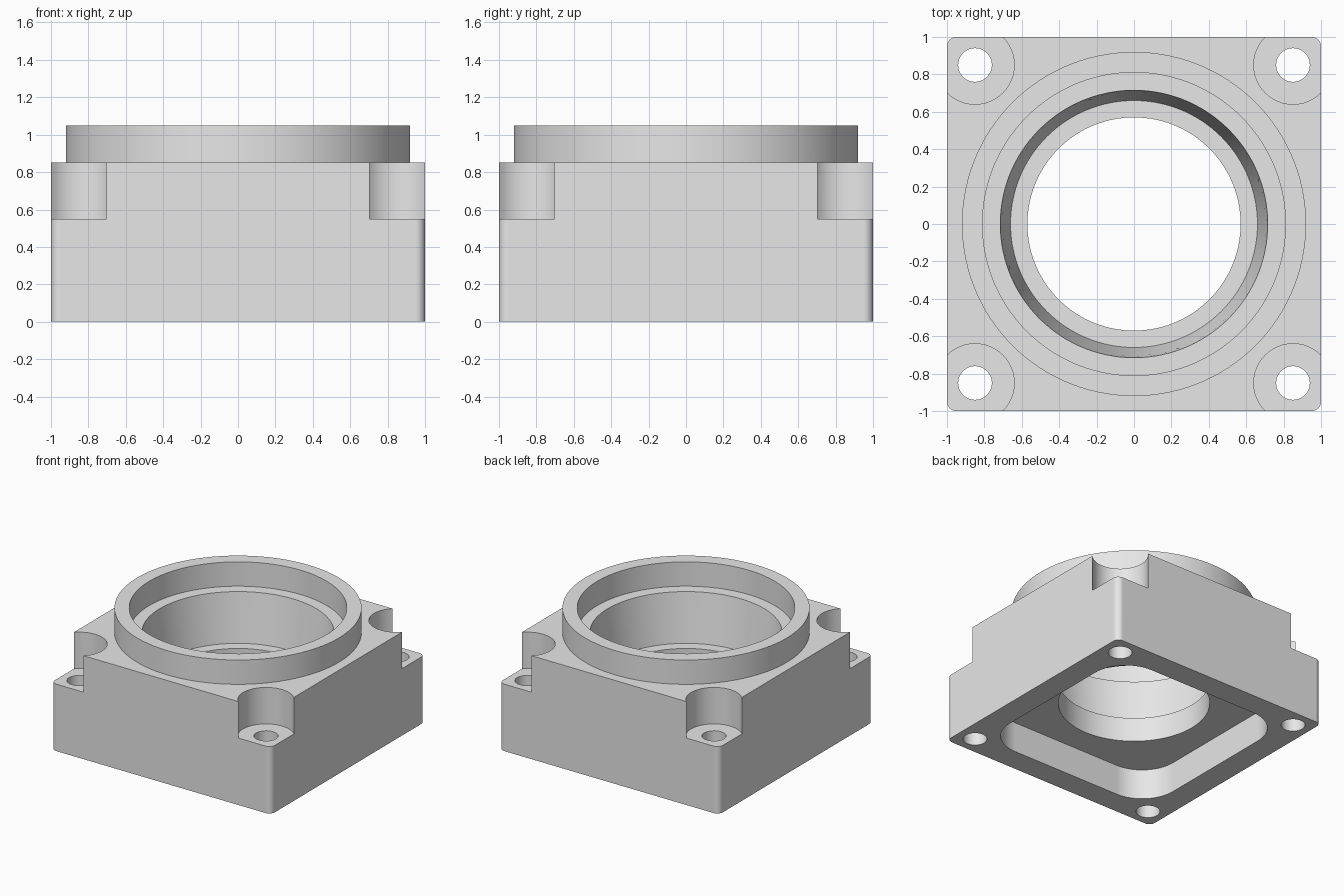
import bpy, bmesh
from math import cos, sin, pi, radians

cube = bpy.data.objects.get("Cube")
if cube:
    bpy.data.objects.remove(cube, do_unlink=True)

grey = bpy.data.materials.new("light_grey")
grey.use_nodes = True
grey.diffuse_color = (0.8, 0.8, 0.8, 1)
grey.node_tree.nodes["Principled BSDF"].inputs["Base Color"].default_value = grey.diffuse_color


def loft(name, loops):
    """Closed solid through equal-length loops of points, listed bottom to top."""
    bm = bmesh.new()
    rings = [[bm.verts.new(p) for p in loop] for loop in loops]
    n = len(rings[0])
    for low, high in zip(rings, rings[1:]):
        for i in range(n):
            j = (i + 1) % n
            bm.faces.new((low[i], low[j], high[j], high[i]))
    bm.faces.new(rings[0][::-1])
    bm.faces.new(rings[-1])
    mesh = bpy.data.meshes.new(name)
    bm.to_mesh(mesh)
    bm.free()
    mesh.materials.append(grey)
    obj = bpy.data.objects.new(name, mesh)
    bpy.context.collection.objects.link(obj)
    return obj


def lathe(name, profile, segments, centre=(0, 0)):
    """Turned solid; each profile entry is radius, height, flute depth."""
    loops = []
    for r, z, flute in profile:
        loop = []
        for i in range(segments):
            a = 2 * pi * i / segments
            rr = r + (flute if i % 2 else -flute)
            loop.append((centre[0] + rr * cos(a), centre[1] + rr * sin(a), z))
        loops.append(loop)
    return loft(name, loops)


def rounded_block(name, half, radius, z0, z1, steps=8):
    outline = []
    for quarter, (sx, sy) in enumerate(((1, 1), (-1, 1), (-1, -1), (1, -1))):
        for k in range(steps + 1):
            a = (quarter + k / steps) * pi / 2
            outline.append((sx * (half - radius) + radius * cos(a),
                            sy * (half - radius) + radius * sin(a)))
    return loft(name, [[(x, y, z) for x, y in outline] for z in (z0, z1)])


def combine(target, tool, operation):
    mod = target.modifiers.new("cut", "BOOLEAN")
    mod.operation = operation
    mod.solver = "EXACT"
    mod.object = tool
    bpy.context.view_layer.objects.active = target
    bpy.ops.object.modifier_apply(modifier=mod.name)
    bpy.data.objects.remove(tool, do_unlink=True)


# Square body with a round collar on top
housing = rounded_block("gear_housing", 1, 0.05, 0, 0.85)
combine(housing, lathe("collar", [(0.92, 0.7, 0), (0.92, 1.05, 0)], 120), "UNION")

# Pocket in the underside
combine(housing, rounded_block("pocket", 0.8, 0.3, -0.1, 0.25, 12), "DIFFERENCE")

# Stepped bore: shaft hole, tapered fluted ring, collar recess
bore = [(0.57, 0.1, 0), (0.57, 0.45, 0), (0.66, 0.45, 0), (0.703, 0.76, 0.003),
        (0.715, 0.85, 0), (0.81, 0.85, 0), (0.81, 1.2, 0)]
combine(housing, lathe("bore", bore, 120), "DIFFERENCE")

# Counterbored screw holes in the corners
screw = [(0.09, -0.1, 0), (0.09, 0.55, 0), (0.21, 0.55, 0), (0.21, 1, 0)]
for sx in (-1, 1):
    for sy in (-1, 1):
        hole = lathe("screw_hole", screw, 48, (sx * 0.85, sy * 0.85))
        combine(housing, hole, "DIFFERENCE")

# Smooth the round walls, keep flats flat and edges crisp
bpy.ops.object.select_all(action="DESELECT")
housing.select_set(True)
bpy.context.view_layer.objects.active = housing
bpy.ops.object.shade_smooth_by_angle(angle=radians(30))
weighted = housing.modifiers.new("flat_faces", "WEIGHTED_NORMAL")
weighted.keep_sharp = True
